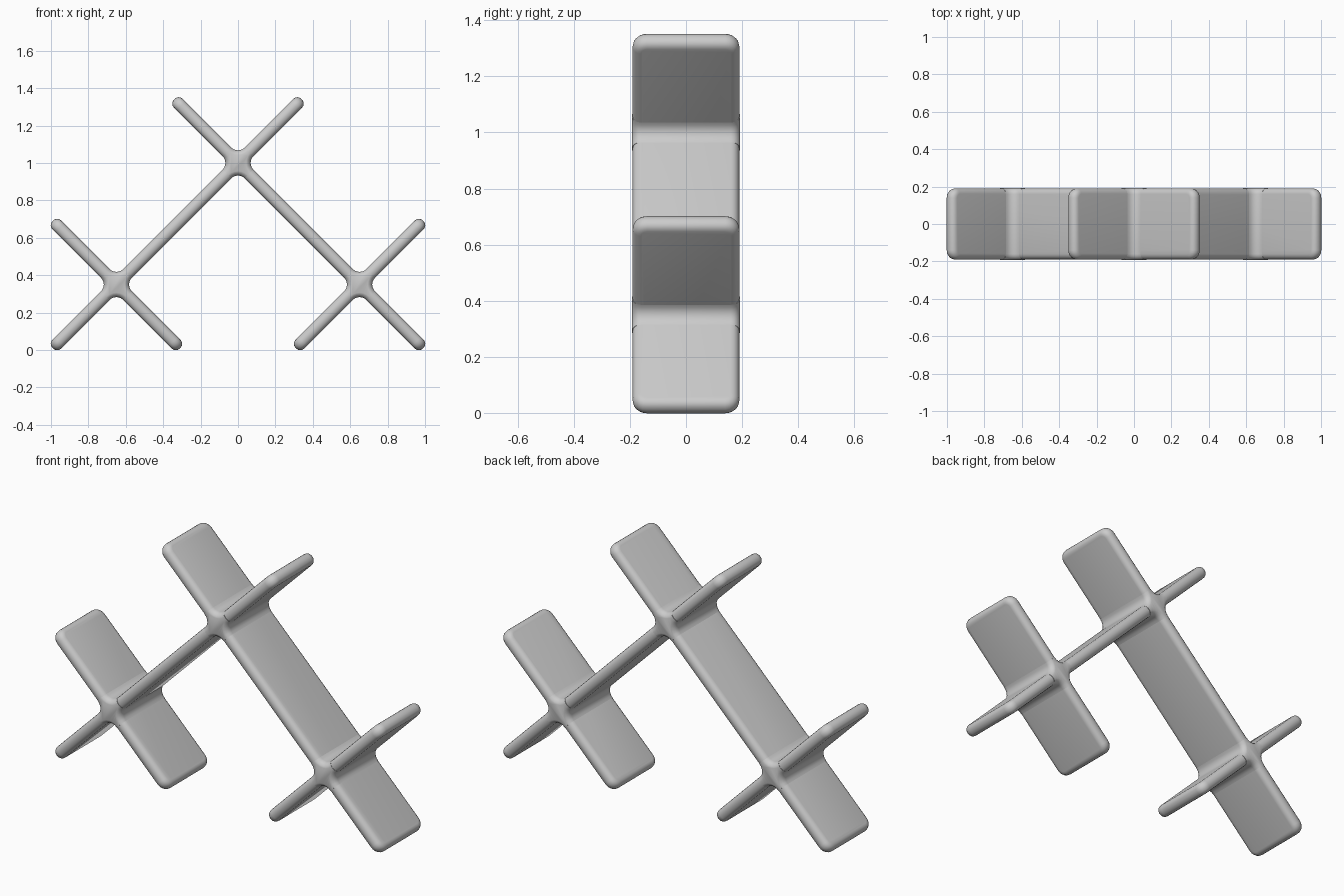
import bpy, bmesh
from math import pi, sin, cos, sqrt, radians

cube = bpy.data.objects.get("Cube")
if cube:
    bpy.data.objects.remove(cube)

HALF = 0.033     # half thickness of a board
DEPTH = 0.19     # half depth of a board
REACH = 0.317    # sideways reach of a free arm
FILLET = 0.05    # radius of the joint fillets
SPAN = 0.65      # sideways distance between crossings
LOW, HIGH = 0.35, 1.0

grey = bpy.data.materials.new("plain grey")
grey.use_nodes = True
colour = (0.6, 0.6, 0.6, 1)
grey.diffuse_color = colour
grey.node_tree.nodes["Principled BSDF"].inputs["Base Color"].default_value = colour


def finish(name, bm, location, tilt):
    bmesh.ops.recalc_face_normals(bm, faces=bm.faces)
    mesh = bpy.data.meshes.new(name)
    bm.to_mesh(mesh)
    bm.free()
    mesh.materials.append(grey)
    obj = bpy.data.objects.new(name, mesh)
    bpy.context.collection.objects.link(obj)
    obj.location = location
    obj.rotation_euler.y = tilt
    bpy.ops.object.select_all(action='DESELECT')
    obj.select_set(True)
    bpy.context.view_layer.objects.active = obj
    bpy.ops.object.shade_smooth_by_angle(angle=radians(40))


def board(name, x, z, run, side):
    """Flat board with rounded corners and rims, tilted 45 degrees."""
    bm = bmesh.new()
    bmesh.ops.create_cube(bm, size=1)
    bmesh.ops.scale(bm, vec=(run * sqrt(2) + 2 * HALF, 2 * DEPTH, 2 * HALF), verts=bm.verts)
    # round the four corners of the outline
    corners = [e for e in bm.edges if abs(e.verts[0].co.z - e.verts[1].co.z) > HALF]
    bmesh.ops.bevel(bm, geom=corners, offset=0.05, segments=5, profile=0.5, affect='EDGES')
    # round the rims of both broad faces
    rims = [e for e in bm.edges if abs(e.verts[0].co.z - e.verts[1].co.z) < 0.001]
    bmesh.ops.bevel(bm, geom=rims, offset=HALF * 0.9, segments=4, profile=0.5, affect='EDGES')
    finish(name, bm, (x, 0, z), side * pi / 4)


def joint(name, x, z):
    """Four concave fillets around a crossing, lofted with a rounded front and back."""
    bm = bmesh.new()
    centre = HALF + FILLET
    angles = [radians(a) for a in (0, 20, 40, 60, 75)]
    sections = [(-1, a) for a in reversed(angles)] + [(1, a) for a in angles]
    loops = []
    for sign, a in sections:
        y = sign * (DEPTH + 0.003 - HALF + HALF * sin(a))
        radius = FILLET + HALF * (1 - cos(a))
        loop = []
        for quarter in range(4):
            turn = quarter * pi / 2
            for step in range(7):
                b = 1.5 * pi - step * pi / 12
                u, v = centre + radius * cos(b), centre + radius * sin(b)
                loop.append(bm.verts.new((u * cos(turn) - v * sin(turn), y,
                                          u * sin(turn) + v * cos(turn))))
        loops.append(loop)
    for one, two in zip(loops, loops[1:]):
        for i in range(len(one)):
            j = (i + 1) % len(one)
            bm.faces.new((one[i], one[j], two[j], two[i]))
    bm.faces.new(loops[0])
    bm.faces.new(loops[-1])
    finish(name, bm, (x, 0, z), pi / 4)


# long rails, short cross boards and lower joints, one set per side
for side, word in ((1, "left"), (-1, "right")):
    board(word + "_long_rail", side * SPAN / 2, (LOW + HIGH) / 2, SPAN + 2 * REACH, side)
    board(word + "_cross_board", side * SPAN, LOW, 2 * REACH, -side)
    joint(word + "_joint", side * SPAN, LOW)
joint("top_joint", 0, HIGH)
